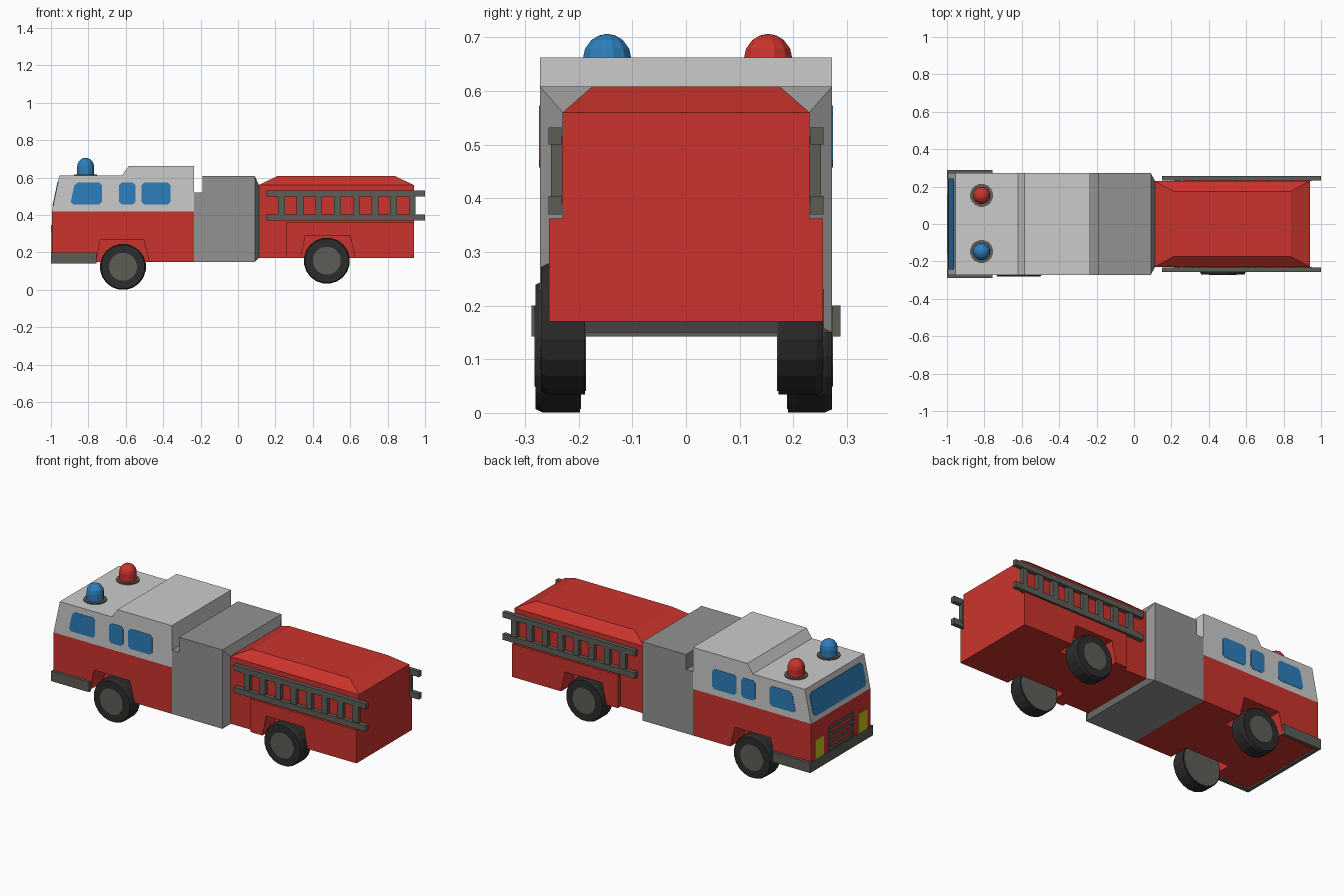
import bpy, bmesh, math
from mathutils import Vector

if "Cube" in bpy.data.objects:
    bpy.data.objects.remove(bpy.data.objects["Cube"])


def mat(name, r, g, b):
    m = bpy.data.materials.new(name)
    m.diffuse_color = (r, g, b, 1)
    m.use_nodes = True
    m.node_tree.nodes["Principled BSDF"].inputs["Base Color"].default_value = m.diffuse_color
    return m


RED = mat("red paint", 0.60, 0.034, 0.026)
WHITE = mat("light grey paint", 0.60, 0.60, 0.60)
GREY = mat("mid grey", 0.29, 0.29, 0.29)
DARK = mat("dark grey metal", 0.11, 0.11, 0.095)
TYRE = mat("black rubber", 0.025, 0.025, 0.025)
BLUE = mat("blue glass", 0.027, 0.21, 0.50)
YELLOW = mat("yellow lamp", 0.62, 0.56, 0.013)


def finish(name, bm, m):
    bmesh.ops.recalc_face_normals(bm, faces=bm.faces[:])
    me = bpy.data.meshes.new(name)
    bm.to_mesh(me)
    bm.free()
    me.materials.append(m)
    ob = bpy.data.objects.new(name, me)
    bpy.context.collection.objects.link(ob)
    return ob


def loft(name, rings, m):
    """Closed solid through a list of rings with equal point counts."""
    bm = bmesh.new()
    vs = [[bm.verts.new(p) for p in r] for r in rings]
    n = len(vs[0])
    for a, b in zip(vs, vs[1:]):
        for i in range(n):
            j = (i + 1) % n
            bm.faces.new((a[i], a[j], b[j], b[i]))
    bm.faces.new(vs[0])
    bm.faces.new(vs[-1])
    return finish(name, bm, m)


def side_prism(name, prof, y0, y1, m):
    return loft(name, [[(x, y, z) for x, z in prof] for y in (y0, y1)], m)


def box(name, x0, x1, y0, y1, z0, z1, m):
    return side_prism(name, [(x0, z0), (x1, z0), (x1, z1), (x0, z1)], y0, y1, m)


def chamfer(pts, c):
    """Cut the corners off a polygon."""
    out = []
    for i, p in enumerate(pts):
        p = Vector(p)
        for q in (Vector(pts[i - 1]), Vector(pts[(i + 1) % len(pts)])):
            out.append(tuple(p + (q - p).normalized() * c))
    return out


def circle_rings(cx, cy, cz, spec, axis, n):
    rings = []
    for r, h in spec:
        ring = []
        for i in range(n):
            a = 2 * math.pi * (i + 0.5) / n
            u, v = r * math.cos(a), r * math.sin(a)
            ring.append((cx + u, cy + h, cz + v) if axis == "y" else (cx + u, cy + v, cz + h))
        rings.append(ring)
    return rings


W = 0.272    # cab half width
IN = 0.155   # inner wall of the wheel wells
FX = -0.995  # cab front

# Cab: red lower part with wheel wells, light grey upper part
box("cab_core", FX, -0.235, -IN, IN, 0.15, 0.42, RED)
cab_side = [(FX, 0.15), (-0.76, 0.15), (-0.735, 0.27), (-0.505, 0.27),
            (-0.475, 0.15), (-0.235, 0.15), (-0.235, 0.42), (FX, 0.42)]
cab_top = [(FX, 0.42), (-0.235, 0.42), (-0.235, 0.662), (-0.585, 0.662),
           (-0.62, 0.61), (-0.955, 0.61)]
side_prism("cab_upper", cab_top, -W, W, WHITE)

# Middle pump section with notch, tapering to the rear body
mid = [(-0.235, 0.15), (0.09, 0.15), (0.09, 0.608), (-0.19, 0.608), (-0.19, 0.52), (-0.235, 0.52)]
side_prism("pump_section", mid, -W, W, GREY)


def rect_x(x, w, z0, z1):
    return [(x, -w, z0), (x, w, z0), (x, w, z1), (x, -w, z1)]


def rect_z(z, x0, x1, w):
    return [(x0, -w, z), (x1, -w, z), (x1, w, z), (x0, w, z)]


loft("pump_taper", [rect_x(0.09, W, 0.15, 0.608), rect_x(0.112, 0.23, 0.17, 0.56)], GREY)

# Rear body: core, upper box, hipped roof
box("rear_core", 0.26, 0.94, -IN, IN, 0.17, 0.362, RED)
box("rear_front_block", 0.11, 0.26, -0.23, 0.23, 0.17, 0.362, RED)
loft("rear_upper", [rect_z(0.362, 0.11, 0.94, 0.23), rect_z(0.56, 0.11, 0.94, 0.23),
                    rect_z(0.608, 0.21, 0.84, 0.175)], RED)
rear_side = [(0.26, 0.17), (0.335, 0.17), (0.36, 0.29), (0.60, 0.29),
             (0.625, 0.17), (0.94, 0.17), (0.94, 0.362), (0.26, 0.362)]

# Side windows
windows = [[(-0.897, 0.457), (-0.728, 0.457), (-0.728, 0.573), (-0.872, 0.573)]]
for x0, x1 in ((-0.637, -0.547), (-0.515, -0.36)):
    windows.append([(x0, 0.457), (x1, 0.457), (x1, 0.573), (x0, 0.573)])

for s, side in ((-1, "right"), (1, "left")):
    side_prism("cab_side_" + side, cab_side, s * IN, s * W, RED)
    side_prism("rear_side_" + side, rear_side, s * IN, s * 0.255, RED)
    for i, w in enumerate(windows):
        side_prism(f"side_window_{side}_{i}", chamfer(w, 0.014), s * (W - 0.002), s * (W + 0.002), BLUE)
    # Ladder
    for z0, z1 in ((0.370, 0.404), (0.500, 0.532)):
        box("ladder_rail_" + side, 0.15, 1.0, s * 0.232, s * 0.256, z0, z1, DARK)
    for i in range(8):
        x = 0.232 + 0.1 * i
        box(f"ladder_rung_{side}_{i}", x - 0.018, x + 0.018, s * 0.230, s * 0.252, 0.39, 0.515, DARK)
    # Headlight
    box("headlight_" + side, -0.999, -0.99, s * 0.16, s * 0.238, 0.195, 0.312, YELLOW)

# Windshield on the sloped front
pts = chamfer([(-0.242, 0.447), (0.242, 0.447), (0.242, 0.578), (-0.242, 0.578)], 0.018)
loft("windshield", [[(FX + 0.04 * (z - 0.42) / 0.19 + d, y, z) for y, z in pts]
                    for d in (-0.003, 0.003)], BLUE)

# Grille: frame and slats
for z in (0.205, 0.245, 0.285, 0.328):
    box("grille_slat", -1.0, -0.99, -0.115, 0.115, z, z + 0.018, DARK)
for y in (-0.115, 0.097):
    box("grille_post", -1.0, -0.99, y, y + 0.018, 0.205, 0.346, DARK)

# Wrap-around bumper
B, T = 0.288, 0.268
u_shape = [(-1.0, -B), (-0.757, -B), (-0.757, -T), (-0.98, -T),
           (-0.98, T), (-0.757, T), (-0.757, B), (-1.0, B)]
loft("bumper", [[(x, y, z) for x, y in u_shape] for z in (0.142, 0.2)], DARK)

# Wheels: x, z, inner y, outer y
for name, x, z, yi, yo in (("front_right", -0.615, 0.123, -0.198, -0.280),
                           ("front_left", -0.615, 0.123, 0.190, 0.272),
                           ("rear_right", 0.475, 0.156, -0.188, -0.270),
                           ("rear_left", 0.475, 0.156, 0.172, 0.255)):
    s = 1 if yo > 0 else -1
    R = 0.1235
    loft("tyre_" + name, circle_rings(x, 0, z, [(R, yi), (R, yo - s * 0.012), (R - 0.006, yo)], "y", 20), TYRE)
    loft("hub_" + name, circle_rings(x, 0, z, [(0.075, yo - s * 0.01), (0.075, yo + s * 0.002)], "y", 20), DARK)
    loft("wheel_back_" + name, circle_rings(x, 0, z, [(0.117, yi + s * 0.01), (0.117, yi - s * 0.002)], "y", 20), DARK)

# Roof beacons
for name, y, m in (("blue", -0.147, BLUE), ("red", 0.153, RED)):
    loft("beacon_base_" + name, circle_rings(-0.815, y, 0.605, [(0.062, 0), (0.062, 0.012)], "z", 16), DARK)
    r = 0.047
    dome = [(r, 0.01), (r, 0.054)]
    dome += [(r * math.cos(math.radians(a)), 0.054 + r * math.sin(math.radians(a))) for a in (25, 50, 70, 86)]
    loft("beacon_" + name, circle_rings(-0.815, y, 0.605, dome, "z", 12), m)
